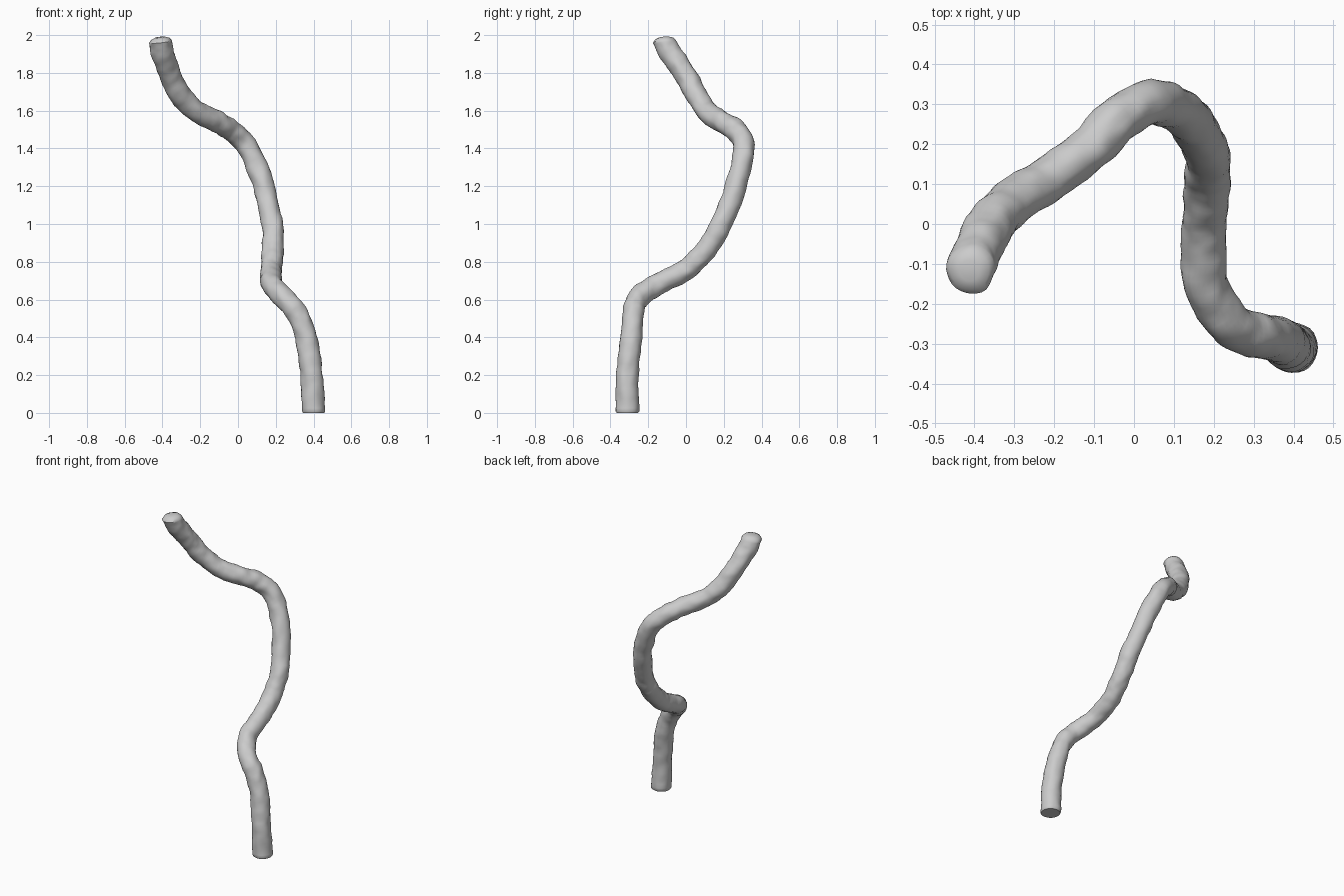
import bpy, bmesh, math
from mathutils import Vector, noise

default = bpy.data.objects.get("Cube")
if default:
    bpy.data.objects.remove(default)

# Centreline of the twisting branch, from foot to tip
PATH = [Vector(p) for p in (
    (.4, -.31, 0), (.39, -.31, .2), (.36, -.29, .4), (.31, -.28, .53),
    (.24, -.25, .61), (.18, -.15, .68), (.175, -.03, .74), (.18, .06, .81),
    (.185, .13, .9), (.18, .185, 1), (.135, .265, 1.2), (.055, .305, 1.4),
    (-.03, .27, 1.49), (-.11, .19, 1.54), (-.22, .11, 1.6),
    (-.31, .05, 1.69), (-.365, -.01, 1.8), (-.395, -.08, 1.9),
    (-.41, -.115, 1.965))]
SIDES = 28
STEPS = 8


def spline(points):
    """Smooth curve through the points."""
    pts = [2 * points[0] - points[1], *points, 2 * points[-1] - points[-2]]
    out = []
    for a, b, c, d in zip(pts, pts[1:], pts[2:], pts[3:]):
        for i in range(STEPS):
            t = i / STEPS
            out.append(b + (c - a) * t / 2 + (2 * a - 5 * b + 4 * c - d) * t**2 / 2
                       + (3 * b - a - 3 * c + d) * t**3 / 2)
    return out + [points[-1]]


def ring(bm, centre, tangent, side, radius, bump):
    """One lumpy cross-section."""
    up = tangent.cross(side)
    verts = []
    for i in range(SIDES):
        a = math.tau * i / SIDES
        d = side * math.cos(a) + up * math.sin(a)
        p = centre + d * radius
        wobble = noise.noise(p * 16) + .5 * noise.noise(p * 32)
        verts.append(bm.verts.new(p + d * wobble * bump))
    return verts


line = spline(PATH)
last = len(line) - 1
bm = bmesh.new()
side = Vector((1, 0, 0))
rings = []
for i, p in enumerate(line):
    tangent = (line[min(i + 1, last)] - line[max(i - 1, 0)]).normalized()
    # Level the cross-sections near both ends so the cut faces lie flat
    flat = max(0, 1 - i / 6, 1 - (last - i) / 10)
    tangent = tangent.lerp(Vector((-.12, -.1, 1)) if i > 9 else Vector((0, 0, 1)),
                           flat).normalized()
    side = (side - tangent * side.dot(tangent)).normalized()
    radius = .0565 + .005 * max(0, 1 - i / 20, 1 - (last - i) / 30)
    if i == 0:
        rings.append(ring(bm, p, tangent, side, radius * .93, .003))
        p = p + Vector((0, 0, .008))
    rings.append(ring(bm, p, tangent, side, radius, .006))
# Rounded rim and slightly domed cut at the tip
rings.append(ring(bm, line[-1] + tangent * .015, tangent, side, radius * .8, .004))
rings.append(ring(bm, line[-1] + tangent * .024, tangent, side, radius * .4, .004))

for low, high in zip(rings, rings[1:]):
    for j in range(SIDES):
        k = (j + 1) % SIDES
        bm.faces.new((low[j], low[k], high[k], high[j]))
for v in rings[0]:
    v.co.z = 0
bm.faces.new(reversed(rings[0]))
bm.faces.new(rings[-1])
bmesh.ops.recalc_face_normals(bm, faces=bm.faces)

mesh = bpy.data.meshes.new("branch")
bm.to_mesh(mesh)
bm.free()
branch = bpy.data.objects.new("branch", mesh)
bpy.context.collection.objects.link(branch)

# Plain grey bark
bark = bpy.data.materials.new("light grey bark")
bark.use_nodes = True
colour = (.6, .6, .6, 1)
bark.diffuse_color = colour
bark.node_tree.nodes["Principled BSDF"].inputs["Base Color"].default_value = colour
mesh.materials.append(bark)

bpy.context.view_layer.objects.active = branch
branch.select_set(True)
bpy.ops.object.shade_smooth_by_angle(angle=math.radians(50))
